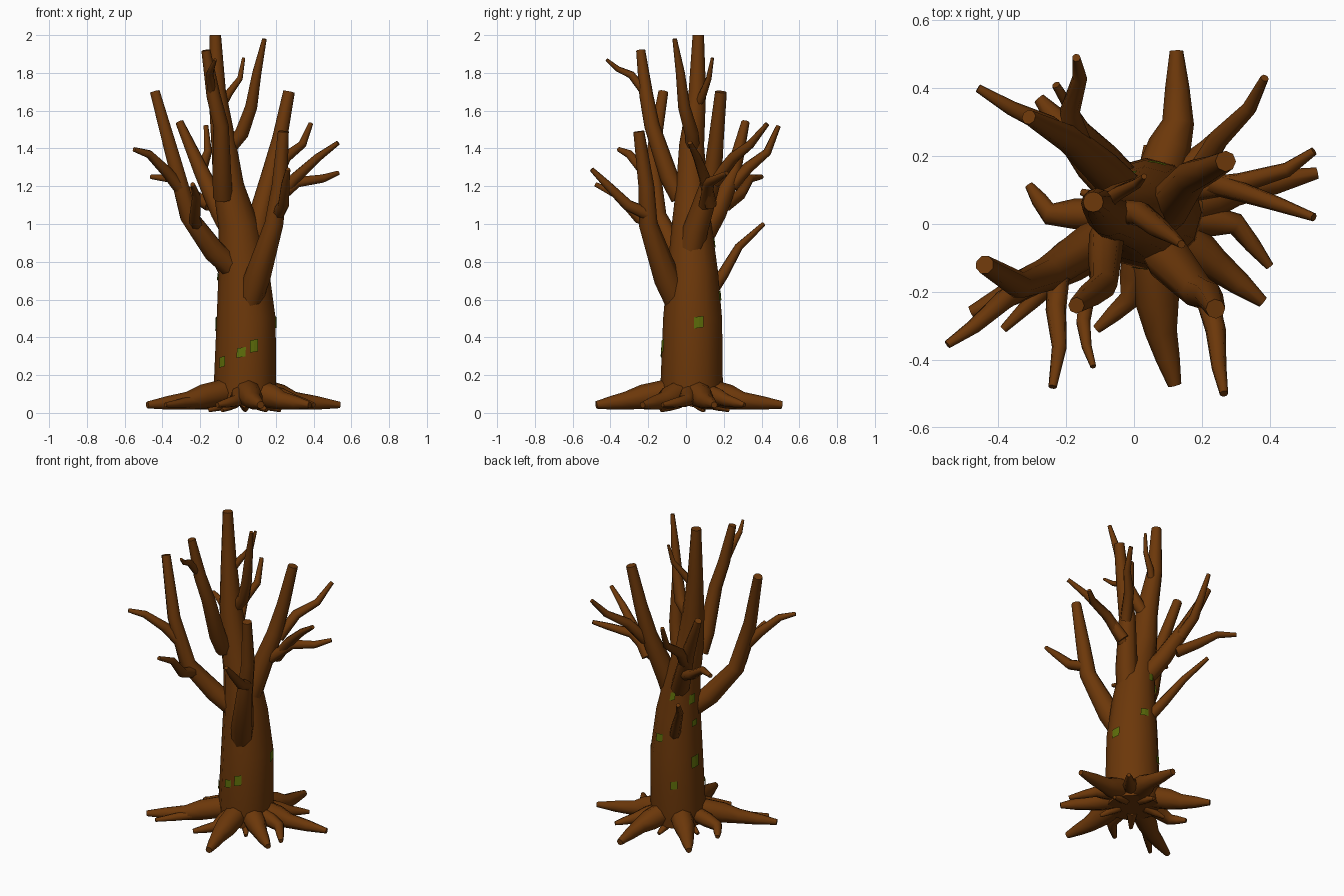
import bpy, bmesh, math
from mathutils import Vector


def material(name, col):
    m = bpy.data.materials.new(name)
    m.diffuse_color = (*col, 1)
    return m


BARK = material("brown bark", (0.15, 0.039, 0.003))
MOSS = material("moss green", (0.11, 0.155, 0.003))


def finish(bm, name, mat, smooth=True):
    me = bpy.data.meshes.new(name)
    if smooth:
        bmesh.ops.recalc_face_normals(bm, faces=bm.faces[:])
    bm.to_mesh(me)
    bm.free()
    ob = bpy.data.objects.new(name, me)
    bpy.context.collection.objects.link(ob)
    me.materials.append(mat)
    if smooth:
        bpy.ops.object.select_all(action='DESELECT')
        ob.select_set(True)
        bpy.context.view_layer.objects.active = ob
        bpy.ops.object.shade_smooth_by_angle(angle=math.radians(66))
    return ob


def limb(name, path, sides=8):
    """Tapered tube through (x, y, z, radius) points with flat ends."""
    pts = [Vector(p[:3]) for p in path]
    bm = bmesh.new()
    rings = []
    side = None
    for i, p in enumerate(pts):
        t = (pts[min(i + 1, len(pts) - 1)] - pts[max(i - 1, 0)]).normalized()
        if side is None:
            side = Vector((0, 0, 1)) if abs(t.z) < 0.7 else Vector((1, 0, 0))
        side = (side - t * side.dot(t)).normalized()
        other = t.cross(side)
        r = path[i][3]
        rings.append([bm.verts.new(p + r * (math.cos(a) * side + math.sin(a) * other))
                      for a in (2 * math.pi * k / sides for k in range(sides))])
    for a, b in zip(rings, rings[1:]):
        for k in range(sides):
            j = (k + 1) % sides
            bm.faces.new((a[k], a[j], b[j], b[k]))
    bm.faces.new(rings[0])
    bm.faces.new(rings[-1])
    return finish(bm, name, BARK)


# Trunk
TRUNK = [(.035, .03, .04, .155), (.037, .03, .15, .165), (.043, .035, .5, .156),
         (.03, .035, .75, .134), (0, .03, 1.0, .105), (-.05, .03, 1.2, .082),
         (-.075, .03, 1.42, .066), (-.11, .06, 1.7, .046), (-.12, .065, 2.0, .03)]
limb("trunk", TRUNK, 12)

# Main branches
BRANCHES = {
    "left": [(0, 0, .74, .06), (-.13, -.06, .86, .062), (-.26, -.15, 1.04, .05),
             (-.34, -.18, 1.34, .04), (-.44, -.12, 1.7, .028)],
    "front": [(.05, -.03, .54, .06), (.1, -.1, .71, .07), (.19, -.2, 1.0, .05),
              (.22, -.21, 1.2, .042), (.24, -.25, 1.49, .029)],
    "right": [(.06, .02, .82, .07), (.1, .05, .97, .067), (.17, .14, 1.25, .05),
              (.22, .16, 1.45, .04), (.27, .185, 1.7, .031)],
    "back": [(0, .07, .9, .06), (-.09, .16, 1.06, .055), (-.19, .25, 1.27, .042),
             (-.31, .315, 1.54, .022)],
    "upper": [(-.08, -.03, 1.14, .052), (-.085, -.09, 1.25, .05), (-.09, -.18, 1.52, .041),
              (-.13, -.21, 1.68, .037), (-.17, -.24, 1.92, .024)],
    "top": [(-.07, .04, 1.37, .035), (.02, .03, 1.48, .037), (.07, -.01, 1.62, .032),
            (.1, -.03, 1.8, .024), (.14, -.06, 1.98, .012)],
}
for n, p in BRANCHES.items():
    limb(n + "_branch", p, 8)

# Twigs, thinning along each path
TWIGS = [
    [(-.3, -.17, 1.18), (-.38, -.22, 1.28), (-.47, -.3, 1.37), (-.55, -.355, 1.395)],
    [(-.22, -.12, .99), (-.23, -.25, 1.03), (-.22, -.36, 1.15), (-.24, -.48, 1.21)],
    [(.21, -.2, 1.05), (.24, -.31, 1.1), (.25, -.42, 1.21), (.265, -.5, 1.29)],
    [(.19, .13, 1.1), (.3, .1, 1.24), (.42, .06, 1.35), (.53, .02, 1.43)],
    [(.17, .1, 1.1), (.31, .12, 1.22), (.45, .16, 1.24), (.53, .215, 1.27)],
    [(.19, .15, 1.22), (.25, .25, 1.35), (.34, .34, 1.42), (.385, .43, 1.53)],
    [(-.15, .21, 1.1), (-.25, .29, 1.16), (-.36, .34, 1.24), (-.46, .4, 1.25)],
    [(-.16, .24, 1.2), (-.19, .33, 1.3), (-.16, .43, 1.38), (-.17, .49, 1.52)],
    [(.0, .12, .62), (-.07, .2, .74), (-.15, .28, .88), (-.23, .41, 1.0)],
    [(-.1, .05, 1.6), (-.05, .09, 1.69), (.01, .12, 1.77), (.03, .14, 1.88)],
    [(-.14, -.22, 1.7), (-.15, -.29, 1.79), (-.14, -.36, 1.82), (-.12, -.42, 1.87)],
]
for i, p in enumerate(TWIGS):
    r = .024 if i in (9, 10) else .035
    limb(f"twig_{i + 1}", [(*q, r * f) for q, f in zip(p, (1, .88, .64, .36))], 7)

# Roots: bend point, tip and tip radius, spreading from the trunk foot
ROOTS = [
    ((.13, .3), (.125, .51), .02), ((.3, .1), (.54, .15), .017),
    ((.3, .0), (.4, -.125), .013), ((.24, -.12), (.38, -.23), .017),
    ((.08, -.32), (.12, -.475), .02), ((-.01, -.22), (-.11, -.31), .014),
    ((-.27, -.16), (-.48, -.26), .018), ((-.2, -.13), (-.385, -.31), .012),
    ((-.25, .03), (-.31, .115), .013), ((-.17, .24), (-.28, .37), .017),
    ((.22, .22), (.3, .31), .012),
]
for i, (b, t, r) in enumerate(ROOTS):
    c = Vector((.035, .03))
    b, t = Vector(b), Vector(t)
    s = c + (b - c) * .35
    w = 1.15 if r > .015 else .8
    m = (b + t) / 2
    limb(f"root_{i + 1}", [(s.x, s.y, .11, .06 * w), (*(s * .4 + b * .6), .085, .056 * w),
                           (b.x, b.y, .064, .041 * w), (m.x, m.y, .053, .031 * w),
                           (t.x, t.y, .042, r)], 8)
# Small rootlets below the foot
for i in range(5):
    a = i * 1.257 + .3
    d = Vector((math.cos(a), math.sin(a)))
    limb(f"rootlet_{i + 1}", [(.035 + d.x * .08, .03 + d.y * .08, .06, .036),
                              (.035 + d.x * .14, .03 + d.y * .14, .035, .024),
                              (.035 + d.x * .2, .03 + d.y * .2, .014, .011)], 6)


# Moss patches: angle in degrees, height, width and height of the patch
def trunk_point(a, z, lift=.005):
    for p, q in zip(TRUNK, TRUNK[1:]):
        if p[2] <= z <= q[2]:
            f = (z - p[2]) / (q[2] - p[2])
            x, y, _, r = (u + (v - u) * f for u, v in zip(p, q))
            return (x + (r + lift) * math.cos(a), y + (r + lift) * math.sin(a), z)


PATCHES = [(222, .27, .04, .055), (262, .32, .045, .05), (286, .355, .042, .065),
           (12, .48, .05, .06), (78, .62, .055, .05), (100, .9, .04, .05),
           (118, .33, .04, .05), (168, .47, .055, .075), (168, .72, .045, .04),
           (158, .88, .05, .06)]
bm = bmesh.new()
for deg, z, w, h in PATCHES:
    a, da = math.radians(deg), w / .31
    # two strips so that each patch follows the round trunk
    cols = [[bm.verts.new(trunk_point(a + s * da, z + t * h / 2 + s * .004))
             for t in (-1, 1)] for s in (-1, 0, 1)]
    for p, q in zip(cols, cols[1:]):
        bm.faces.new((p[0], q[0], q[1], p[1]))
finish(bm, "moss_patches", MOSS, smooth=False)
